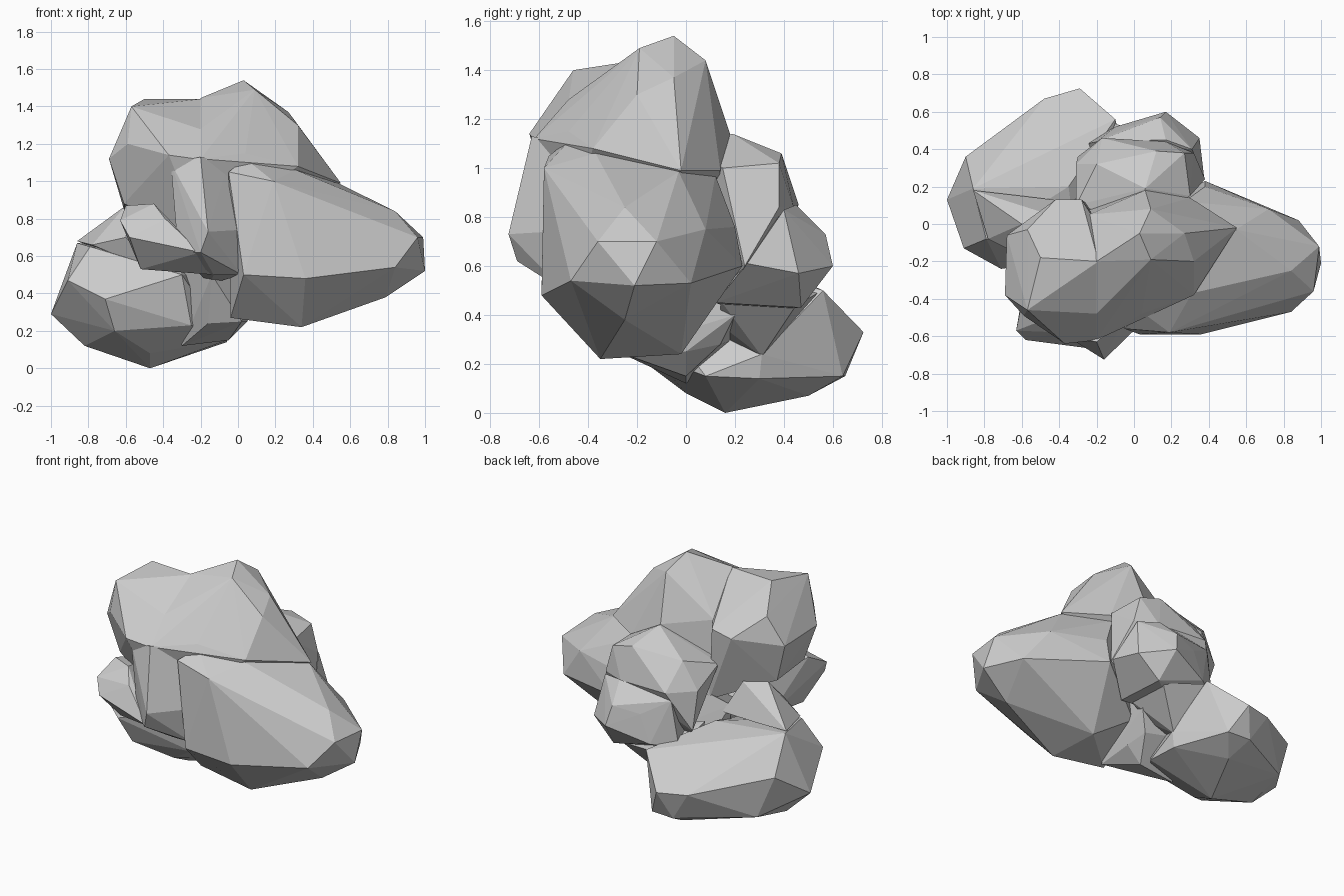
import bpy, bmesh

lumps = []


def lump(name, points):
    """Faceted rock lump: convex skin around a few corner points."""
    bm = bmesh.new()
    for p in points:
        bm.verts.new(p)
    bmesh.ops.convex_hull(bm, input=bm.verts[:])
    loose = [v for v in bm.verts if not v.link_faces]
    bmesh.ops.delete(bm, geom=loose, context='VERTS')
    bmesh.ops.recalc_face_normals(bm, faces=bm.faces[:])
    me = bpy.data.meshes.new(name)
    bm.to_mesh(me)
    bm.free()
    ob = bpy.data.objects.new(name, me)
    bpy.context.collection.objects.link(ob)
    lumps.append(ob)


# valley line between the two halves of the crown
valley = [(-0.2, -0.2, 1.445), (-0.2, -0.48, 1.28), (-0.2, -0.62, 1.12),
          (-0.24, 0.05, 1.2), (-0.2, -0.5, 0.7), (-0.25, 0.1, 0.7)]

# tall upper mass, left and right halves
lump("crown_right", valley + [
    (0.03, -0.05, 1.54), (0.09, -0.19, 1.49), (0.09, 0.08, 1.44),
    (0.27, -0.05, 1.37), (0.32, -0.2, 1.30), (0.32, -0.38, 1.08),
    (0.04, -0.48, 1.15), (0.55, -0.02, 0.99), (0.06, 0.18, 1.14),
    (0.3, 0.14, 0.99), (-0.1, 0.1, 1.1)])
lump("crown_left", [(x + 0.01, y, z - 0.005) for x, y, z in valley] + [
    (-0.5, -0.18, 1.44), (-0.57, -0.46, 1.40), (-0.59, -0.49, 1.2),
    (-0.69, -0.38, 1.12), (-0.68, -0.06, 1.10), (-0.57, -0.03, 1.28),
    (-0.42, 0.13, 1.15), (-0.28, 0.13, 1.18), (-0.37, -0.64, 1.14),
    (-0.61, -0.36, 0.88), (-0.61, -0.08, 0.85), (-0.05, -0.2, 1.0)])

# narrow ridge running down the front
lump("front_ridge", [
    (-0.2, -0.63, 1.13), (-0.05, -0.5, 1.1), (-0.16, -0.725, 0.73),
    (-0.2, -0.69, 0.62), (-0.32, -0.59, 0.62), (-0.36, -0.6, 1.1),
    (-0.13, -0.5, 0.5), (0.01, -0.56, 0.74), (0.02, -0.5, 0.5),
    (-0.15, -0.2, 0.45)])

# long mass reaching to the right
lump("right_lump", [
    (-0.05, -0.56, 1.05), (0.19, -0.58, 1.0), (0.4, -0.45, 0.95),
    (0.03, -0.59, 0.5), (0.36, -0.59, 0.48), (0.34, -0.35, 0.22),
    (-0.04, -0.33, 0.27), (0.3, -0.02, 0.24), (0.79, -0.25, 0.38),
    (1.0, -0.21, 0.52), (0.99, -0.12, 0.70), (0.96, -0.36, 0.70),
    (0.84, -0.47, 0.54), (0.84, -0.25, 0.84), (0.88, 0.02, 0.53),
    (0.72, 0.08, 0.75), (0.38, 0.23, 0.60), (0.38, 0.2, 0.76),
    (0.545, -0.03, 0.985), (0.05, 0.05, 0.4), (0.27, 0.12, 0.97),
    (0.31, -0.37, 1.06), (0.04, -0.47, 1.12)])

# rounded mass at the back and the shelf below it
lump("back_lump", [
    (0.06, 0.19, 1.14), (0.12, 0.39, 1.06), (0.27, 0.38, 1.02),
    (0.3, 0.15, 1.0), (0.32, 0.38, 0.84), (0.17, 0.44, 0.84),
    (-0.2, 0.32, 1.02), (-0.17, 0.46, 0.85), (-0.31, 0.32, 0.85),
    (-0.31, 0.1, 0.95), (-0.3, 0.36, 0.6), (-0.05, 0.15, 0.4),
    (0.38, 0.24, 0.6), (0.05, 0.0, 1.1)])
lump("back_shelf", [
    (0.17, 0.45, 0.85), (0.31, 0.40, 0.83), (0.14, 0.57, 0.73),
    (0.17, 0.60, 0.60), (0.35, 0.46, 0.57), (0.375, 0.25, 0.61),
    (0.2, 0.47, 0.43), (0.2, 0.12, 0.45), (-0.03, 0.52, 0.7),
    (-0.1, 0.52, 0.52), (-0.2, 0.44, 0.8), (-0.2, 0.2, 0.42),
    (-0.25, 0.43, 0.5)])

# neck joining the back shelf to the low mass
lump("back_neck", [
    (0.15, 0.14, 0.46), (0.15, 0.45, 0.44), (-0.05, 0.31, 0.23),
    (0.0, 0.14, 0.36), (-0.11, 0.54, 0.49), (-0.28, 0.2, 0.6),
    (-0.2, 0.2, 0.25), (-0.28, 0.45, 0.53)])

# low mass at the left and back
lump("low_left_lump", [
    (-0.29, 0.725, 0.33), (-0.48, 0.67, 0.34), (-0.36, 0.65, 0.15),
    (-0.2, 0.64, 0.15), (-0.10, 0.56, 0.50), (-0.90, 0.36, 0.45),
    (-1.0, 0.13, 0.29), (-0.86, 0.19, 0.67), (-0.91, -0.13, 0.47),
    (-0.71, -0.24, 0.37), (-0.79, -0.08, 0.65), (-0.82, 0.12, 0.12),
    (-0.66, -0.16, 0.2), (-0.47, 0.16, 0.0), (-0.47, 0.0, 0.08),
    (-0.25, -0.13, 0.23), (-0.3, -0.18, 0.50), (-0.32, 0.5, 0.07),
    (-0.8, 0.4, 0.18), (-0.06, 0.3, 0.14), (-0.04, 0.31, 0.24),
    (-0.06, 0.08, 0.15), (-0.35, 0.2, 0.62)])
lump("left_ridge", [
    (-0.6, 0.0, 0.87), (-0.86, 0.18, 0.68), (-0.78, -0.08, 0.66),
    (-0.6, 0.15, 0.66), (-0.45, 0.05, 0.85), (-0.6, -0.17, 0.7),
    (-0.4, -0.15, 0.5), (-0.35, 0.12, 0.65)])

# small knob at the front left
lump("front_knob", [
    (-0.63, -0.57, 0.79), (-0.58, -0.62, 0.70), (-0.60, -0.42, 0.87),
    (-0.45, -0.5, 0.88), (-0.39, -0.58, 0.80), (-0.32, -0.59, 0.59),
    (-0.52, -0.48, 0.53), (-0.2, -0.67, 0.62), (-0.13, -0.48, 0.5),
    (-0.25, -0.15, 0.51), (-0.55, -0.1, 0.6), (-0.5, -0.1, 0.8)])

# underside filler between the masses
lump("underside_core", [
    (-0.16, -0.24, 0.34), (-0.16, -0.22, 0.24), (0.02, -0.28, 0.25),
    (0.05, 0.0, 0.25), (-0.05, 0.0, 0.15), (-0.3, 0.0, 0.12),
    (-0.2, 0.2, 0.3), (0.1, 0.2, 0.4), (0.03, 0.14, 0.28),
    (-0.14, -0.36, 0.5), (-0.4, 0.1, 0.7), (0.1, 0.1, 0.8)])

# fuse all lumps into a single boulder
base = lumps[0]
for other in lumps[1:]:
    mod = base.modifiers.new("join_" + other.name, 'BOOLEAN')
    mod.operation, mod.solver, mod.object = 'UNION', 'EXACT', other
graph = bpy.context.evaluated_depsgraph_get()
mesh = bpy.data.meshes.new_from_object(base.evaluated_get(graph))
boulder = bpy.data.objects.new("boulder", mesh)
for ob in lumps:
    bpy.data.objects.remove(ob)
bpy.context.collection.objects.link(boulder)
